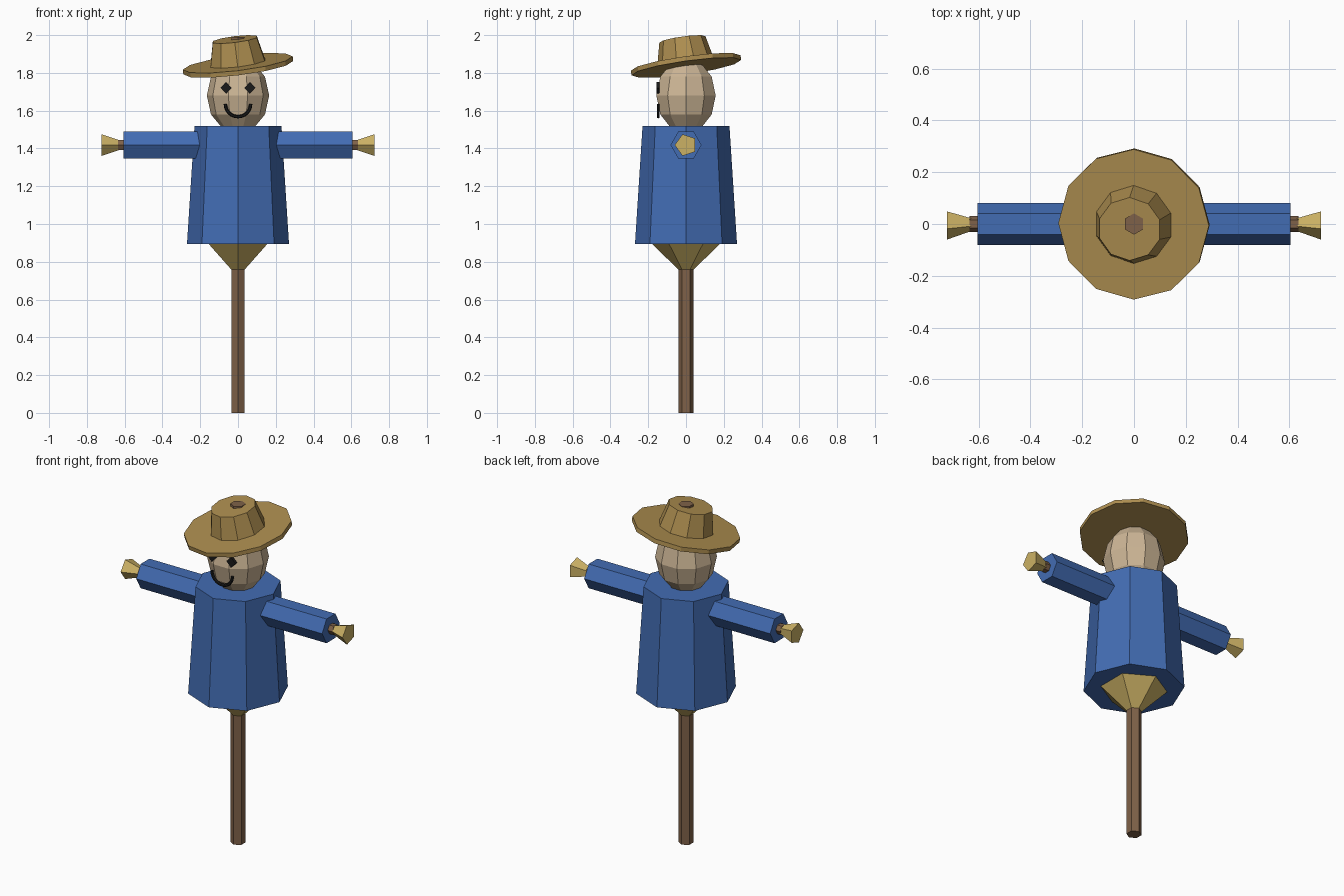
import bpy, bmesh, math
from mathutils import Matrix, Vector

if "Cube" in bpy.data.objects:
    bpy.data.objects.remove(bpy.data.objects["Cube"])


def mat(name, r, g, b):
    m = bpy.data.materials.new(name)
    m.diffuse_color = (r, g, b, 1)
    m.use_nodes = True
    m.node_tree.nodes["Principled BSDF"].inputs["Base Color"].default_value = m.diffuse_color
    return m


WOOD = mat("wood", 0.21, 0.12, 0.065)
CLOTH = mat("blue_cloth", 0.055, 0.15, 0.45)
STRAW = mat("straw", 0.60, 0.44, 0.13)
HAT = mat("hat_straw", 0.42, 0.27, 0.08)
SACK = mat("sack", 0.60, 0.46, 0.30)
BLACK = mat("black", 0.01, 0.01, 0.01)


def add(name, bm, material, matrix=Matrix()):
    me = bpy.data.meshes.new(name)
    bm.transform(matrix)
    bmesh.ops.recalc_face_normals(bm, faces=bm.faces)
    bm.to_mesh(me)
    bm.free()
    me.materials.append(material)
    ob = bpy.data.objects.new(name, me)
    bpy.context.collection.objects.link(ob)
    return ob


def loft(name, sides, rings, material, matrix=Matrix(), start=90):
    """Closed faceted solid from (radius, height) rings; first corner at angle start."""
    bm = bmesh.new()
    loops = []
    for r, z in rings:
        loops.append([bm.verts.new((r * math.cos(a), r * math.sin(a), z)) for a in
                      (math.radians(start) + math.tau * i / sides for i in range(sides))])
    for lo, hi in zip(loops, loops[1:]):
        for i in range(sides):
            j = (i + 1) % sides
            bm.faces.new((lo[i], lo[j], hi[j], hi[i]))
    bm.faces.new(loops[0][::-1])
    bm.faces.new(loops[-1])
    return add(name, bm, material, matrix)


# Pole, shirt and the straw tuft below it
loft("pole", 6, [(0.041, 0), (0.041, 1.99)], WOOD)
loft("shirt", 8, [(0.27, 0.895), (0.23, 1.52)], CLOTH)
loft("waist_straw", 6, [(0.04, 0.758), (0.185, 0.90)], STRAW)

# Arms: crossbar, sleeves and straw hands, local z pointing outward
for side, s in (("left", -1), ("right", 1)):
    arm = Matrix.Translation((0, 0, 1.418)) @ Matrix(
        ((0, 0, s, 0), (0, 1, 0, 0), (1, 0, 0, 0), (0, 0, 0, 1)))
    loft(side + "_sleeve", 6, [(0.082, 0.1), (0.082, 0.605)], CLOTH, arm)
    loft(side + "_crossbar", 6, [(0.03, 0.1), (0.03, 0.635)], WOOD, arm)
    loft(side + "_hand", 5, [(0.025, 0.622), (0.06, 0.722)], STRAW, arm, start=-90)

# Head: stretched ten-sided ball
bm = bmesh.new()
bmesh.ops.create_uvsphere(bm, u_segments=10, v_segments=6, radius=1)
add("head", bm, SACK, Matrix.Translation((0, 0, 1.68))
    @ Matrix.Diagonal((0.165, 0.165, 0.2, 1)) @ Matrix.Rotation(math.radians(90), 4, 'Z'))

# Diamond eyes, facing the front
for side, x in (("left", -0.063), ("right", 0.063)):
    loft(side + "_eye", 4, [(0.03, -0.007), (0.03, 0.009)], BLACK,
         Matrix.Translation((x, -0.147, 1.721)) @ Matrix.Rotation(math.radians(90), 4, 'X'))

# Smile: half ring tube
bm = bmesh.new()
steps, tube = 12, 6
rows = []
for i in range(steps + 1):
    a = math.pi * (1 + i / steps)
    out = Vector((math.cos(a), 0, math.sin(a)))
    row = []
    for k in range(tube):
        t = math.tau * k / tube
        p = out * (0.067 + 0.009 * math.cos(t)) + Vector((0, 0.009 * math.sin(t), 0))
        row.append(bm.verts.new(p))
    rows.append(row)
for a, b in zip(rows, rows[1:]):
    for k in range(tube):
        j = (k + 1) % tube
        bm.faces.new((a[k], a[j], b[j], b[k]))
bm.faces.new(rows[0])
bm.faces.new(rows[-1])
add("smile", bm, BLACK, Matrix.Translation((0, -0.147, 1.635)))

# Tilted hat
tilt = (Matrix.Translation((0, 0, 1.84)) @ Matrix.Rotation(math.radians(8), 4, 'X')
        @ Matrix.Rotation(math.radians(-7), 4, 'Y'))
loft("hat_brim", 12, [(0.293, -0.0125), (0.293, 0.0125)], HAT, tilt)
loft("hat_crown", 10, [(0.155, 0.0), (0.123, 0.14)], HAT, tilt)
